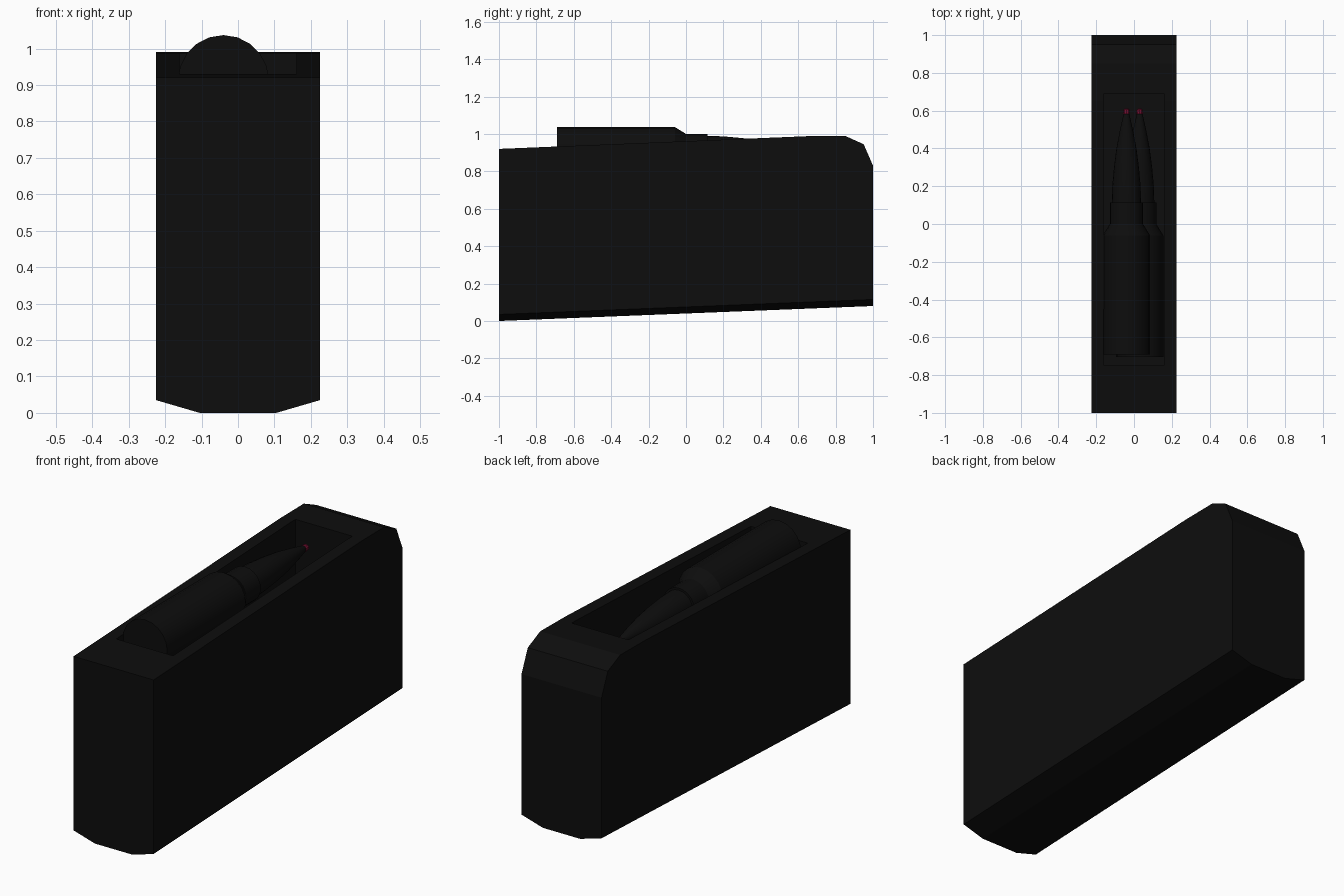
import bpy, bmesh, math

if "Cube" in bpy.data.objects:
    bpy.data.objects.remove(bpy.data.objects["Cube"])

def material(name, rgb):
    m = bpy.data.materials.new(name)
    m.diffuse_color = (*rgb, 1)
    m.use_nodes = True
    m.node_tree.nodes["Principled BSDF"].inputs["Base Color"].default_value = m.diffuse_color
    return m

BLACK = material("black", (0.004, 0.004, 0.004))
RED = material("red", (0.17, 0.005, 0.03))

def loft(name, rings, mat):
    """Closed solid through a list of equal-length vertex rings."""
    bm = bmesh.new()
    loops = [[bm.verts.new(p) for p in ring] for ring in rings]
    n = len(loops[0])
    for a, b in zip(loops, loops[1:]):
        for i in range(n):
            j = (i + 1) % n
            bm.faces.new((a[i], a[j], b[j], b[i]))
    bm.faces.new(loops[0])
    bm.faces.new(loops[-1])
    bmesh.ops.recalc_face_normals(bm, faces=bm.faces)
    mesh = bpy.data.meshes.new(name)
    bm.to_mesh(mesh)
    bm.free()
    mesh.materials.append(mat)
    obj = bpy.data.objects.new(name, mesh)
    bpy.context.collection.objects.link(obj)
    return obj

def turned(name, profile, x, z, mat, sides=20):
    """Solid turned about an axis along y from (y, radius) pairs."""
    rings = [[(x + r * math.sin(math.tau * i / sides), y,
               z + r * math.cos(math.tau * i / sides)) for i in range(sides)]
             for y, r in profile]
    obj = loft(name, rings, mat)
    bpy.context.view_layer.objects.active = obj
    obj.select_set(True)
    bpy.ops.object.shade_smooth_by_angle(angle=math.radians(30))
    obj.select_set(False)
    return obj

# Casing: sloped box with chamfered underside and rounded rear top edge
def section(y, top):
    low = 0.04 + 0.04 * y
    return [(-0.225, y, top), (-0.225, y, low + 0.035), (-0.105, y, low),
            (0.105, y, low), (0.225, y, low + 0.035), (0.225, y, top)]

stations = [(-1, 0.92), (0.65, 0.988), (0.85, 0.99), (0.95, 0.945), (1, 0.83)]
casing = loft("casing", [section(y, t) for y, t in stations], BLACK)

# Open pocket in the top
pocket = loft("pocket_cutter",
              [[(-0.16, y, 0.55), (0.16, y, 0.55), (0.16, y, 1.2), (-0.16, y, 1.2)]
               for y in (-0.75, 0.69)], BLACK)
pocket.hide_render = True
pocket.hide_viewport = True
cut = casing.modifiers.new("pocket", "BOOLEAN")
cut.operation = "DIFFERENCE"
cut.solver = "EXACT"
cut.object = pocket

# Two staggered rounds: case, pointed bullet and red tip
case = [(-0.69, 0.125), (-0.06, 0.125), (0.0, 0.088), (0.115, 0.088)]
bullet = [(0.10, 0.078), (0.2, 0.075), (0.3, 0.066), (0.4, 0.053),
          (0.5, 0.034), (0.59, 0.014)]
tip = [(0.578, 0.014), (0.585, 0.018), (0.605, 0.016), (0.612, 0.008)]
for label, x, z, back in (("upper", -0.04, 0.912, 0), ("lower", 0.03, 0.68, -0.015)):
    rear = [(case[0][0] + back, case[0][1])] + case[1:]
    turned(label + "_case", rear, x, z, BLACK)
    turned(label + "_bullet", bullet, x, z, BLACK)
    turned(label + "_tip", tip, x, z, RED, 10)
